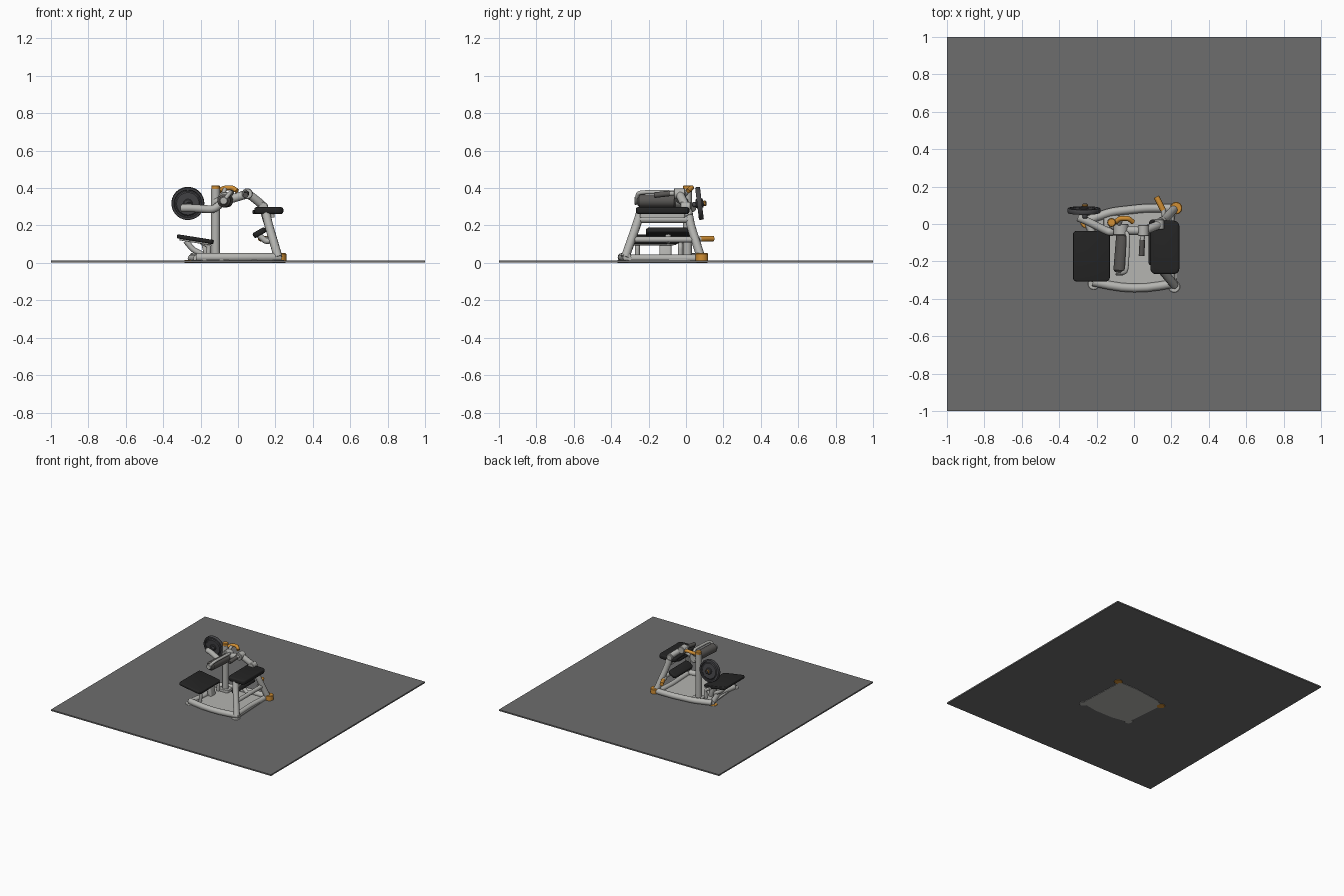
import bpy, bmesh, math
from mathutils import Vector, Matrix

if "Cube" in bpy.data.objects:
    bpy.data.objects.remove(bpy.data.objects["Cube"])


def material(name, rgb):
    m = bpy.data.materials.new(name)
    m.diffuse_color = (*rgb, 1)
    m.use_nodes = True
    m.node_tree.nodes["Principled BSDF"].inputs["Base Color"].default_value = m.diffuse_color
    return m


FLOOR = material("floor grey", (0.155, 0.155, 0.155))
FRAME = material("frame light grey", (0.46, 0.46, 0.44))
PAD = material("pad black", (0.018, 0.018, 0.018))
PLATE = material("weight dark grey", (0.06, 0.06, 0.065))
ROLLER = material("roller grey", (0.10, 0.095, 0.09))
ORANGE = material("orange", (0.65, 0.28, 0.035))


def finish(name, me, mat, smooth=True):
    ob = bpy.data.objects.new(name, me)
    bpy.context.collection.objects.link(ob)
    me.materials.clear()
    me.materials.append(mat)
    if smooth:
        bpy.ops.object.select_all(action='DESELECT')
        bpy.context.view_layer.objects.active = ob
        ob.select_set(True)
        bpy.ops.object.shade_smooth_by_angle(angle=math.radians(40))
    return ob


def tube(name, path, r, mat=FRAME, bend=0.25, cyclic=False):
    """Round tube along a path, with softened bends."""
    pts = [Vector(p) for p in path]
    soft = []
    for i, p in enumerate(pts):
        if not cyclic and i in (0, len(pts) - 1):
            soft.append(p)
            continue
        a, b = pts[i - 1], pts[(i + 1) % len(pts)]
        s, e = p.lerp(a, bend), p.lerp(b, bend)
        for t in (0, 0.25, 0.5, 0.75, 1):
            soft.append(s.lerp(p, t).lerp(p.lerp(e, t), t))
    cu = bpy.data.curves.new(name + "_path", 'CURVE')
    cu.dimensions = '3D'
    cu.bevel_depth = r
    cu.bevel_resolution = 4
    cu.use_fill_caps = True
    sp = cu.splines.new('POLY')
    sp.points.add(len(soft) - 1)
    for q, p in zip(sp.points, soft):
        q.co = (*p, 1)
    sp.use_cyclic_u = cyclic
    tmp = bpy.data.objects.new("tmp", cu)
    bpy.context.collection.objects.link(tmp)
    bpy.context.view_layer.update()
    me = bpy.data.meshes.new_from_object(tmp.evaluated_get(bpy.context.evaluated_depsgraph_get()))
    bpy.data.objects.remove(tmp)
    return finish(name, me, mat)


def slab(name, loc, size, mat, corner=0.0, edge=0.0, rot=(0, 0, 0)):
    """Box with rounded plan corners and softened edges."""
    bm = bmesh.new()
    bmesh.ops.create_cube(bm, size=1)
    bmesh.ops.scale(bm, vec=size, verts=bm.verts)
    if corner:
        up = [e for e in bm.edges if abs(e.verts[0].co.z - e.verts[1].co.z) > 1e-5]
        bmesh.ops.bevel(bm, geom=up, offset=corner, segments=5, profile=0.5, affect='EDGES')
    if edge:
        rim = [e for e in bm.edges if e.calc_face_angle(0) > 0.6]
        bmesh.ops.bevel(bm, geom=rim, offset=edge, segments=3, profile=0.5, affect='EDGES')
    me = bpy.data.meshes.new(name)
    bm.to_mesh(me)
    bm.free()
    ob = finish(name, me, mat, bool(corner or edge))
    ob.location, ob.rotation_euler = loc, rot
    return ob


def lathe(name, profile, loc, axis, mat, n=40):
    """Closed (radius, height) profile spun round an axis."""
    bm = bmesh.new()
    rings = [[bm.verts.new((r * math.cos(2 * math.pi * i / n), r * math.sin(2 * math.pi * i / n), h))
              for i in range(n)] for r, h in profile]
    for a, b in zip(rings, rings[1:]):
        for i in range(n):
            bm.faces.new((a[i], a[(i + 1) % n], b[(i + 1) % n], b[i]))
    bm.faces.new(rings[0][::-1])
    bm.faces.new(rings[-1])
    bmesh.ops.recalc_face_normals(bm, faces=bm.faces)
    rot = Vector((0, 0, 1)).rotation_difference(Vector(axis)).to_matrix().to_4x4()
    bm.transform(Matrix.Translation(loc) @ rot)
    me = bpy.data.meshes.new(name)
    bm.to_mesh(me)
    bm.free()
    return finish(name, me, mat)


def rod(name, loc, axis, r, length, mat, b=0.004):
    h = length / 2
    return lathe(name, [(r - b, -h), (r, -h + b), (r, h - b), (r - b, h)], loc, axis, mat)


# Floor sheet
slab("floor", (0, 0, 0.0085), (2, 2, 0.011), FLOOR)

# Base: deck, bowed front beam, rear beam and side rails
bm = bmesh.new()
outline = [(-0.22, -0.33), (-0.08, -0.355), (0.08, -0.355), (0.23, -0.33),
           (0.21, 0.09), (0.05, 0.09), (-0.18, 0.06), (-0.25, 0.02)]
face = bm.faces.new([bm.verts.new((x, y, 0)) for x, y in outline])
up = bmesh.ops.extrude_face_region(bm, geom=[face])
bmesh.ops.translate(bm, vec=(0, 0, 0.022), verts=[v for v in up["geom"] if isinstance(v, bmesh.types.BMVert)])
bmesh.ops.recalc_face_normals(bm, faces=bm.faces)
deck = bpy.data.meshes.new("base_deck")
bm.to_mesh(deck)
bm.free()
finish("base_deck", deck, FRAME, False)
tube("front_base_beam", [(-0.22, -0.31, 0.03), (0, -0.355, 0.03), (0.23, -0.315, 0.03)], 0.023, bend=0.6)
tube("rear_base_beam", [(-0.25, 0.02, 0.03), (-0.12, 0.065, 0.03), (0.06, 0.085, 0.03), (0.22, 0.085, 0.03)], 0.023)
tube("left_base_rail", [(-0.22, -0.31, 0.025), (-0.19, -0.14, 0.025), (-0.25, 0.02, 0.025)], 0.02)
tube("right_base_rail", [(0.2, -0.31, 0.025), (0.19, -0.1, 0.025), (0.2, 0.08, 0.025)], 0.02)

# Feet: orange at the back, grey at the front
for side, x, y, mat in (("right_rear", 0.225, 0.085, ORANGE), ("left_rear", -0.255, 0.01, ORANGE),
                        ("right_front", 0.215, -0.335, FRAME), ("left_front", -0.215, -0.32, FRAME)):
    h = 0.052 if side == "right_rear" else 0.016
    rod(side + "_foot", (x, y, h / 2 - 0.0005 + 0.0005), (0, 0, 1), 0.033, h, mat)

# Main upright post with orange cap
tube("main_post", [(-0.12, 0.008, 0.02), (-0.12, 0.008, 0.395)], 0.024)
rod("post_cap", (-0.12, 0.008, 0.401), (0, 0, 1), 0.023, 0.028, ORANGE)
slab("post_shoe", (-0.12, 0.01, 0.03), (0.085, 0.075, 0.025), FRAME, 0.015, 0.004)

# Splayed legs holding the back pad
tube("front_leg", [(0.15, -0.245, 0.265), (0.165, -0.265, 0.2), (0.215, -0.325, 0.03)], 0.023)
tube("rear_leg", [(0.14, 0.01, 0.28), (0.165, 0.025, 0.2), (0.215, 0.08, 0.03)], 0.023)
tube("upper_cross_bar", [(0.16, -0.26, 0.232), (0.16, 0.02, 0.232)], 0.018)
tube("lower_cross_bar", [(0.185, -0.29, 0.125), (0.185, 0.05, 0.125)], 0.016)

# Back pad and lower support cushion
slab("back_pad", (0.165, -0.125, 0.28), (0.155, 0.285, 0.036), PAD, 0.03, 0.011)
slab("back_pad_edge", (0.098, -0.12, 0.272), (0.04, 0.2, 0.022), PAD, 0.012, 0.006)
slab("back_pad_bracket", (0.165, -0.125, 0.253), (0.06, 0.24, 0.02), FRAME, 0.01)
slab("lower_cushion", (0.115, -0.095, 0.162), (0.075, 0.24, 0.03), PAD, 0.025, 0.01, (0, math.radians(-30), 0))
tube("cushion_bracket", [(0.11, -0.095, 0.15), (0.15, -0.095, 0.115), (0.19, -0.095, 0.125)], 0.016)

# Foot platform on the left, with its pedestal and struts
tilt = (0, math.radians(9), 0)
slab("foot_platform", (-0.228, -0.172, 0.127), (0.198, 0.27, 0.022), PAD, 0.02, 0.006, tilt)
slab("foot_platform_tray", (-0.228, -0.172, 0.113), (0.17, 0.24, 0.012), FRAME, 0.02, 0.003, tilt)
slab("foot_pedestal", (-0.17, -0.11, 0.065), (0.035, 0.065, 0.1), FRAME, 0.012, 0.004, (0, math.radians(-12), 0))
tube("foot_strut", [(-0.28, -0.11, 0.118), (-0.24, -0.11, 0.07), (-0.17, -0.11, 0.035)], 0.015)
for y in (-0.26, -0.03):
    tube("foot_side_strut", [(-0.2, y, 0.115), (-0.155, y, 0.09), (-0.16, y, 0.025)], 0.013)

# Overhead frame from the post to the rear leg, and the pivot disc
tube("overhead_frame", [(-0.12, 0, 0.325), (-0.06, -0.035, 0.335), (0.055, -0.035, 0.37),
                        (0.13, -0.005, 0.31), (0.155, 0.015, 0.25)], 0.023)
rod("pivot_disc", (-0.07, -0.03, 0.34), (0, 1, 0), 0.04, 0.06, FRAME)
rod("elbow_joint", (0.05, -0.035, 0.37), (0, 1, 0), 0.029, 0.06, FRAME)
rod("knee_joint", (0.135, -0.002, 0.3), (0, 1, 0), 0.026, 0.055, FRAME)

# Weight arm, plate and peg
tube("weight_arm", [(-0.3, 0.035, 0.293), (-0.25, 0.015, 0.293), (-0.13, -0.045, 0.285), (-0.07, -0.035, 0.335)], 0.021)
axis = Vector((0, 1, 0.12)).normalized()
lathe("weight_plate", [(0.06, -0.012), (0.066, -0.006), (0.072, -0.006), (0.075, -0.013), (0.085, -0.013),
                       (0.088, -0.009), (0.088, 0.009), (0.085, 0.013), (0.075, 0.013), (0.072, 0.006),
                       (0.066, 0.006), (0.06, 0.012)], (-0.268, 0.072, 0.318), axis, PLATE)
rod("weight_hub", (-0.268, 0.072, 0.318), axis, 0.025, 0.04, PLATE)
rod("weight_peg", (-0.262, 0.07, 0.315), axis, 0.013, 0.08, PLATE)
rod("peg_collar", (-0.262, 0.1, 0.319), axis, 0.015, 0.014, ORANGE)

# Hip roller with grey carrier bar, hand grips
rod("hip_roller", (-0.068, -0.155, 0.332), (0.08, 1, 0), 0.035, 0.21, ROLLER, 0.012)
for side, y in (("rear", -0.045), ("front", -0.268)):
    rod("roller_%s_cap" % side, (-0.068 + (y + 0.155) * 0.08, y, 0.332), (0, 1, 0), 0.022, 0.014, FRAME)
tube("roller_carrier", [(-0.06, -0.03, 0.345), (-0.03, -0.06, 0.378), (-0.04, -0.255, 0.378), (-0.075, -0.265, 0.335)], 0.011)
tube("hand_lever", [(0.05, -0.04, 0.37), (0.045, -0.08, 0.372), (0.04, -0.15, 0.362)], 0.012)
tube("hand_grip", [(0.045, -0.085, 0.372), (0.04, -0.17, 0.362)], 0.015, ROLLER)

# Orange adjustment handles
tube("top_handle", [(-0.1, 0.01, 0.385), (-0.075, 0.03, 0.4), (-0.03, 0.03, 0.402), (-0.005, 0.01, 0.385)], 0.013, ORANGE)
tube("handle_link", [(-0.085, -0.02, 0.35), (-0.07, 0.02, 0.395)], 0.011)
tube("rear_lever", [(0.165, 0.03, 0.125), (0.155, 0.08, 0.128)], 0.014)
tube("rear_lever_grip", [(0.155, 0.075, 0.128), (0.14, 0.105, 0.13), (0.12, 0.145, 0.13)], 0.015, ORANGE)
